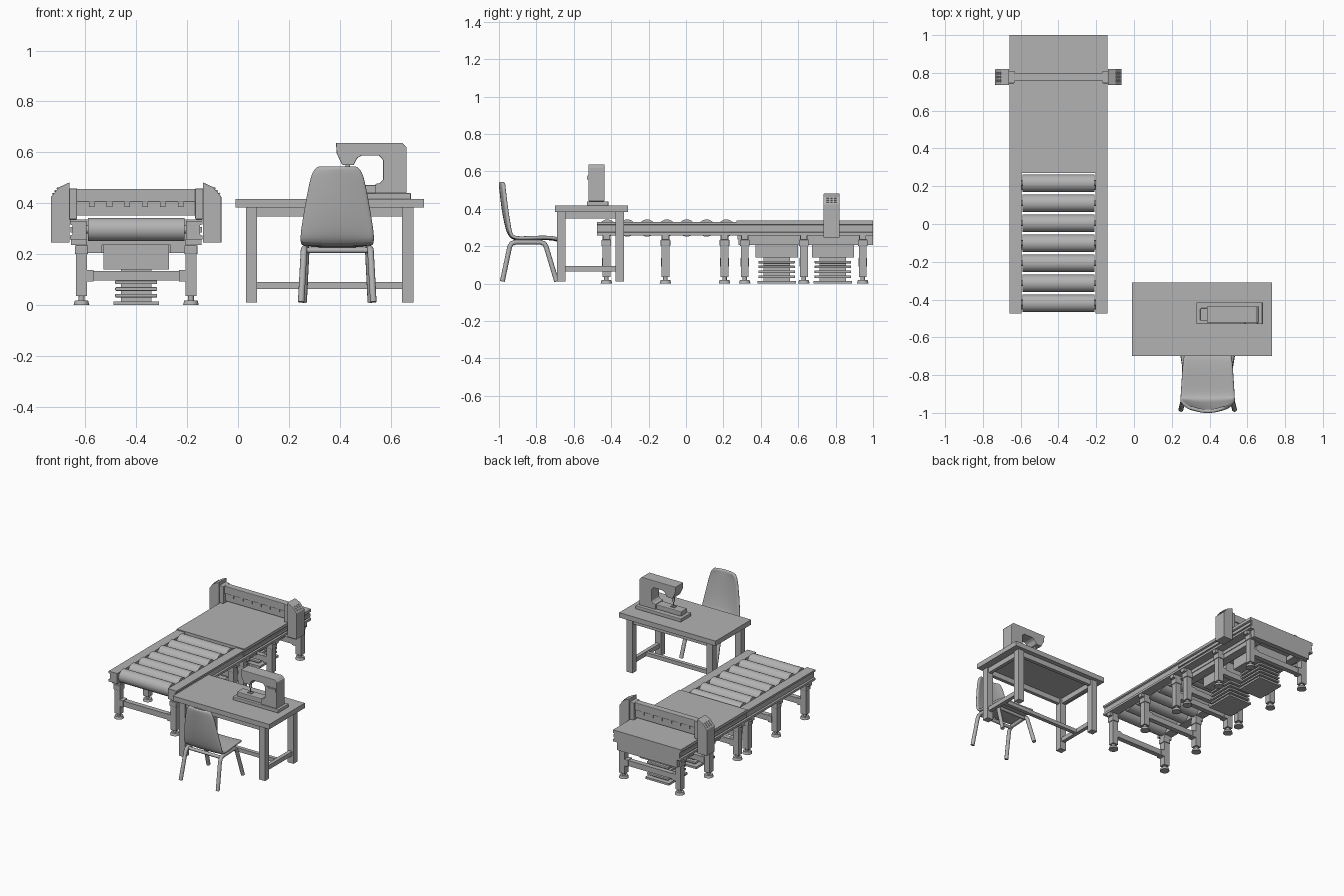
import bpy, bmesh, math
from mathutils import Matrix, Vector

cube = bpy.data.objects.get("Cube")
if cube:
    bpy.data.objects.remove(cube, do_unlink=True)

grey = bpy.data.materials.new("plain_grey")
grey.use_nodes = True
grey.diffuse_color = (0.45, 0.45, 0.45, 1)
grey.node_tree.nodes["Principled BSDF"].inputs["Base Color"].default_value = grey.diffuse_color


def finish(name, bm, smooth=False, bevel=0):
    bmesh.ops.recalc_face_normals(bm, faces=bm.faces[:])
    mesh = bpy.data.meshes.new(name)
    bm.to_mesh(mesh)
    bm.free()
    mesh.materials.append(grey)
    ob = bpy.data.objects.new(name, mesh)
    bpy.context.collection.objects.link(ob)
    if bevel:
        mod = ob.modifiers.new("Bevel", 'BEVEL')
        mod.width, mod.segments, mod.limit_method = bevel, 2, 'ANGLE'
    if smooth:
        bpy.ops.object.select_all(action='DESELECT')
        ob.select_set(True)
        bpy.context.view_layer.objects.active = ob
        bpy.ops.object.shade_smooth_by_angle(angle=math.radians(40))
    return ob


def box(name, x, y, z, bevel=0):
    """Box from (min, max) ranges on each axis."""
    bm = bmesh.new()
    bmesh.ops.create_cube(bm, size=1)
    for v in bm.verts:
        v.co = [r[0] if c < 0 else r[1] for c, r in zip(v.co, (x, y, z))]
    return finish(name, bm, bevel=bevel)


def block(name, cx, cy, wx, wy, z, bevel=0):
    return box(name, (cx - wx / 2, cx + wx / 2), (cy - wy / 2, cy + wy / 2), z, bevel)


def rod(name, start, end, r, r2=None, sides=24):
    a, b = Vector(start), Vector(end)
    bm = bmesh.new()
    rot = (b - a).to_track_quat('Z', 'Y').to_matrix().to_4x4()
    bmesh.ops.create_cone(bm, cap_ends=True, segments=sides, radius1=r, radius2=r2 or r,
                          depth=(b - a).length, matrix=Matrix.Translation((a + b) / 2) @ rot)
    return finish(name, bm, smooth=True)


def prism(name, pts, y, bevel=0):
    """Extrude an (x, z) outline along y."""
    bm = bmesh.new()
    face = bm.faces.new([bm.verts.new((px, y[0], pz)) for px, pz in pts])
    ext = bmesh.ops.extrude_face_region(bm, geom=[face])["geom"]
    bmesh.ops.translate(bm, vec=(0, y[1] - y[0], 0),
                        verts=[g for g in ext if isinstance(g, bmesh.types.BMVert)])
    return finish(name, bm, bevel=bevel)


def tube(name, pts, r):
    cu = bpy.data.curves.new(name, 'CURVE')
    cu.dimensions, cu.bevel_depth, cu.bevel_resolution, cu.use_fill_caps = '3D', r, 3, True
    sp = cu.splines.new('POLY')
    sp.points.add(len(pts) - 1)
    for p, co in zip(sp.points, pts):
        p.co = (*co, 1)
    sp.use_smooth = True
    cu.materials.append(grey)
    ob = bpy.data.objects.new(name, cu)
    bpy.context.collection.objects.link(ob)


# ---- Conveyor ----
CX = -0.40
for i in range(7):
    y = -0.42 + 0.106 * i
    rod("roller", (CX - 0.19, y, 0.297), (CX + 0.19, y, 0.297), 0.046, sides=32)
    rod("roller_axle", (CX - 0.245, y, 0.297), (CX + 0.245, y, 0.297), 0.015, sides=12)

LEG_Y = (-0.426, -0.11, 0.206, 0.314, 0.63, 0.945)
for s, side in ((-1, "right"), (1, "left")):
    # channel rail with top and bottom flanges
    rail = [(0.195, 0.33), (0.26, 0.33), (0.26, 0.317), (0.25, 0.313), (0.25, 0.277),
            (0.26, 0.273), (0.26, 0.258), (0.195, 0.258)]
    prism(side + "_rail", [(CX + s * a, b) for a, b in rail], (-0.475, 1))
    box(side + "_guide_strip", sorted((CX + s * 0.248, CX + s * 0.258)), (0.27, 0.995),
        (0.285, 0.306))
    for y in LEG_Y:
        x = CX + s * 0.215
        block(side + "_leg", x, y, 0.042, 0.042, (0.035, 0.26))
        block(side + "_leg_collar", x, y, 0.052, 0.052, (0.2, 0.235), 0.004)
        block(side + "_leg_head", x + s * 0.012, y, 0.06, 0.034, (0.235, 0.26))
        rod(side + "_foot_stem", (x, y, 0.01), (x, y, 0.04), 0.012, sides=12)
        rod(side + "_foot", (x, y, 0), (x, y, 0.018), 0.031, 0.026)
        block(side + "_beam_bracket", CX + s * 0.182, y, 0.028, 0.046, (0.092, 0.138))

for y in LEG_Y:
    block("cross_beam", CX, y, 0.36, 0.034, (0.096, 0.134))

# deck with an under-body
box("deck", (CX - 0.26, CX + 0.26), (0.27, 1), (0.318, 0.337))
box("deck_core", (CX - 0.2, CX + 0.2), (0.275, 0.995), (0.235, 0.32))
box("end_panel", (CX - 0.23, CX + 0.23), (0.965, 1), (0.205, 0.32))
for s in (-1, 1):
    block("under_beam", CX + s * 0.165, 0.62, 0.06, 0.68, (0.205, 0.24))

# lifting units of stacked square plates
for y in (0.485, 0.785):
    block("lift_box", CX, y, 0.256, 0.225, (0.14, 0.24))
    block("lift_core", CX, y, 0.12, 0.14, (0.01, 0.15))
    block("lift_base", CX, y, 0.18, 0.205, (0, 0.014))
    for k in range(4):
        z = 0.03 + 0.026 * k
        block("lift_plate", CX, y, 0.165, 0.195, (z, z + 0.014), 0.003)

# ---- Gantry over the deck ----
GY = 0.778
for s, side in ((-1, "right"), (1, "left")):
    shell = [(0.262, 0.245), (0.335, 0.245), (0.335, 0.425), (0.303, 0.463), (0.262, 0.482)]
    prism(side + "_gantry_housing", [(CX + s * a, b) for a, b in shell],
          (GY - 0.043, GY + 0.043), 0.003)
    box(side + "_gantry_cheek", sorted((CX + s * 0.232, CX + s * 0.265)),
        (GY - 0.033, GY + 0.033), (0.337, 0.458), 0.004)
    # control keys on the sloping face
    for row in range(3):
        for col in (-1, 0, 1):
            x, z = 0.308 + 0.009 * row, 0.458 - 0.0107 * row
            key = block(side + "_control_key", 0, 0, 0.007, 0.012, (-0.003, 0.004))
            key.location = (CX + s * x, GY + col * 0.02, z)
            key.rotation_euler.y = s * 0.87
box("gantry_beam", (CX - 0.235, CX + 0.235), (GY - 0.022, GY + 0.022), (0.405, 0.457), 0.003)
box("gantry_panel", (CX - 0.235, CX + 0.235), (GY - 0.014, GY + 0.014), (0.352, 0.406))
for i in range(6):
    block("gantry_guide", CX - 0.175 + 0.07 * i, GY, 0.022, 0.04, (0.385, 0.406))

# ---- Work table ----
box("table_top", (-0.01, 0.73), (-0.7, -0.31), (0.383, 0.417))
for x in (0.053, 0.667):
    for y in (-0.667, -0.355):
        block("table_leg", x, y, 0.045, 0.045, (0.01, 0.385))
    block("side_apron", x, -0.51, 0.024, 0.29, (0.347, 0.385))
    block("side_stretcher", x, -0.51, 0.026, 0.29, (0.064, 0.094))
for y in (-0.667, -0.355):
    block("long_apron", 0.36, y, 0.6, 0.024, (0.347, 0.385))
block("long_stretcher", 0.36, -0.51, 0.6, 0.026, (0.064, 0.09))

# ---- Sewing machine ----
MY = (-0.522, -0.436)
box("machine_base", (0.33, 0.68), (-0.53, -0.415), (0.416, 0.44), 0.004)
box("machine_bed", (0.35, 0.66), (-0.512, -0.446), (0.438, 0.472), 0.005)
arm = [(0.385, 0.637), (0.645, 0.637), (0.663, 0.62), (0.663, 0.44), (0.54, 0.44),
       (0.54, 0.476), (0.557, 0.479), (0.57, 0.492), (0.57, 0.57), (0.555, 0.587),
       (0.485, 0.587), (0.468, 0.577), (0.455, 0.55), (0.41, 0.55), (0.388, 0.595)]
prism("machine_arm", arm, MY, 0.003)
box("machine_display_frame", (0.585, 0.656), (MY[0] - 0.004, MY[0] + 0.002), (0.553, 0.577))
box("machine_display", (0.592, 0.649), (MY[0] - 0.007, MY[0]), (0.558, 0.572))
rod("needle_bar", (0.432, -0.479, 0.51), (0.432, -0.479, 0.56), 0.009, sides=12)
rod("needle", (0.432, -0.479, 0.47), (0.432, -0.479, 0.51), 0.003, sides=8)
block("presser_foot", 0.432, -0.479, 0.03, 0.02, (0.472, 0.478))

# ---- Chair: one curved shell for seat and back ----
HX = 0.39
path = [(-0.685, 0.228, 0.12), (-0.705, 0.242, 0.13), (-0.8, 0.242, 0.137),
        (-0.895, 0.236, 0.143), (-0.935, 0.246, 0.145), (-0.955, 0.285, 0.145),
        (-0.975, 0.38, 0.129), (-0.986, 0.47, 0.112), (-0.992, 0.525, 0.098),
        (-0.993, 0.545, 0.075)]
bm = bmesh.new()
rows = []
for y, z, w in path:
    back = min(1, max(0, (z - 0.24) / 0.06))
    rows.append([bm.verts.new((HX + w * u, y + 0.02 * back * u * u,
                               z + 0.006 * (1 - back) * u * u))
                 for u in (-1, -0.85, -0.45, 0, 0.45, 0.85, 1)])
for lo, hi in zip(rows, rows[1:]):
    for j in range(len(lo) - 1):
        bm.faces.new((lo[j], lo[j + 1], hi[j + 1], hi[j]))
shell = finish("chair_shell", bm, smooth=True)
shell.data.polygons.foreach_set("use_smooth", [True] * len(shell.data.polygons))
solid = shell.modifiers.new("Thickness", 'SOLIDIFY')
solid.thickness, solid.offset = 0.02, 0
sub = shell.modifiers.new("Smooth", 'SUBSURF')
sub.levels = sub.render_levels = 2

for s, side in ((-1, "right"), (1, "left")):
    leg = [(0.142, -0.982, 0.012), (0.132, -0.943, 0.195), (0.131, -0.932, 0.215),
           (0.129, -0.91, 0.222), (0.122, -0.78, 0.222), (0.122, -0.757, 0.213),
           (0.123, -0.747, 0.195), (0.132, -0.692, 0.012)]
    tube(side + "_chair_legs", [(HX + s * a, b, c) for a, b, c in leg], 0.013)
for y in (-0.92, -0.77):
    rod("chair_crossbar", (HX - 0.125, y, 0.215), (HX + 0.125, y, 0.215), 0.011, sides=12)
